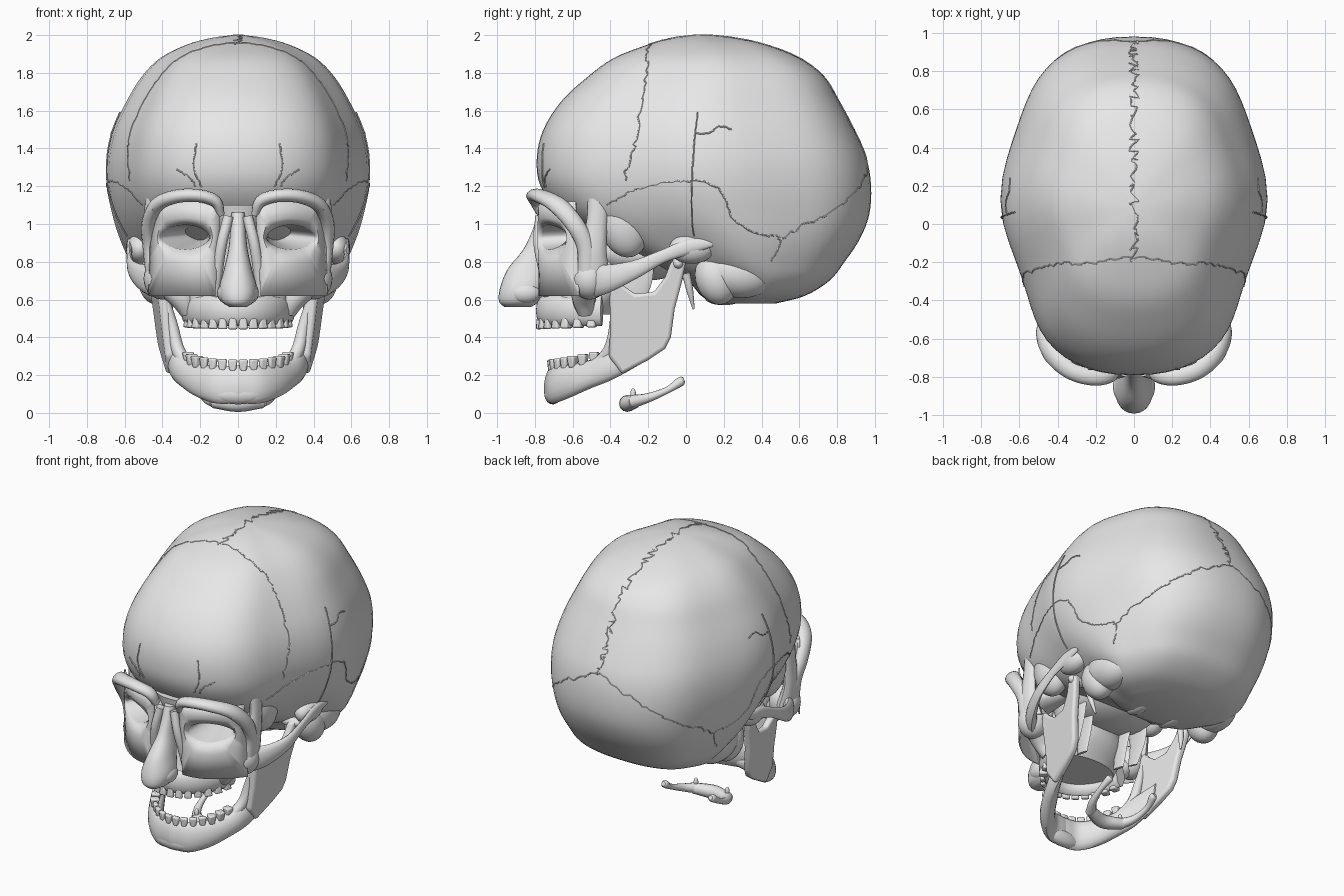
import bpy, bmesh, random
from math import sin, cos, pi, atan2, radians
from mathutils import Vector, Matrix
from mathutils.bvhtree import BVHTree

random.seed(4)
if "Cube" in bpy.data.objects:
    bpy.data.objects.remove(bpy.data.objects["Cube"])

BONE = bpy.data.materials.new("bone grey")
BONE.use_nodes = True
BONE.diffuse_color = (.8, .8, .8, 1)
BONE.node_tree.nodes["Principled BSDF"].inputs["Base Color"].default_value = (.8, .8, .8, 1)
made = []


def finish(name, bm, mirror=False, solid=0):
    bmesh.ops.recalc_face_normals(bm, faces=bm.faces)
    mesh = bpy.data.meshes.new(name)
    bm.to_mesh(mesh)
    bm.free()
    ob = bpy.data.objects.new(name, mesh)
    bpy.context.collection.objects.link(ob)
    mesh.materials.append(BONE)
    if solid:
        ob.modifiers.new("Thickness", "SOLIDIFY").thickness = solid
    if mirror:
        ob.modifiers.new("Mirror", "MIRROR")
    made.append(ob)
    return ob


def spline(points, steps):
    """Smooth path through points of any dimension."""
    p = [Vector(q) for q in points]
    p = [p[0] * 2 - p[1]] + p + [p[-1] * 2 - p[-2]]
    out = []
    for i in range(1, len(p) - 2):
        a, b, c, d = p[i - 1:i + 3]
        for k in range(steps):
            t = k / steps
            out.append((b * 2 + (c - a) * t + (a * 2 - b * 5 + c * 4 - d) * t**2
                        + (b * 3 - a - c * 3 + d) * t**3) * 0.5)
    return out + [p[-2]]


def loft(name, rings, caps=True, **kw):
    bm = bmesh.new()
    vs = [[bm.verts.new(v) for v in ring] for ring in rings]
    n = len(vs[0])
    for a, b in zip(vs, vs[1:]):
        for i in range(n):
            bm.faces.new((a[i], a[(i + 1) % n], b[(i + 1) % n], b[i]))
    if caps:
        bm.faces.new(vs[0])
        bm.faces.new(vs[-1])
    return finish(name, bm, **kw)


def egg_stack(name, rows, n=64, power=0.92, front_taper=0, back_taper=0):
    """Horizontal egg-shaped rings from rows of (z, front y, back y, half width)."""
    def soft(v):
        return abs(v) ** power * (1 if v > 0 else -1)
    rings = []
    for z, yf, yb, w in spline(rows, 4):
        ym = yf + (yb - yf) * 0.52
        ring = []
        for i in range(n):
            c, s = soft(cos(2 * pi * i / n)), soft(sin(2 * pi * i / n))
            narrow = 1 - (back_taper if s > 0 else front_taper) * sin(pi * s) ** 2
            ring.append((w * c * narrow, ym + s * (yb - ym if s > 0 else ym - yf), z))
        rings.append(ring)
    return loft(name, rings)


def tube(name, points, wide=1, tall=1, ref=(0, 0, 1), sides=12, steps=5, mirror=True):
    """Tapered sweep along points of (x, y, z, radius)."""
    path = spline(points, steps)
    rings = []
    for i, p in enumerate(path):
        t = (path[min(i + 1, len(path) - 1)].xyz - path[max(i - 1, 0)].xyz).normalized()
        side = t.cross(Vector(ref)).normalized()
        up = side.cross(t)
        rings.append([p.xyz + p[3] * (side * wide * cos(a) + up * tall * sin(a))
                      for a in (2 * pi * k / sides for k in range(sides))])
    return loft(name, rings, mirror=mirror)


def blob(name, loc, size, mirror=False, tilt=0):
    bm = bmesh.new()
    m = Matrix.Translation(loc) @ Matrix.Rotation(radians(tilt), 4, "X") @ Matrix.Diagonal((*size, 1))
    bmesh.ops.create_uvsphere(bm, u_segments=24, v_segments=14, radius=1, matrix=m)
    return finish(name, bm, mirror)


# Braincase
cranium = egg_stack("cranium", [
    (2.0, .05, .13, .03), (1.985, -.07, .26, .14), (1.95, -.2, .42, .27), (1.88, -.38, .6, .41),
    (1.78, -.52, .73, .51), (1.65, -.66, .81, .59), (1.5, -.755, .89, .66), (1.35, -.79, .955, .695),
    (1.2, -.77, .98, .695), (1.05, -.66, .97, .665), (.92, -.45, .92, .625), (.8, -.22, .84, .57),
    (.7, .0, .76, .5), (.62, .08, .63, .41), (.58, .15, .48, .25)], power=.86, front_taper=.1, back_taper=.06)

# Skull base
blob("sphenoid_body", (0, -.22, .84), (.3, .27, .14))
blob("mastoid_process", (.43, .16, .71), (.1, .11, .14), True, 20)
blob("mastoid_base", (.42, .27, .74), (.12, .19, .13), True, -10)
blob("ear_canal_root", (.52, .03, .87), (.07, .12, .08), True)
blob("occipital_condyle", (.13, .2, .61), (.05, .1, .04), True)
tube("styloid_process", [(.38, .0, .74, .022), (.37, .02, .65, .018), (.35, .04, .55, .006)], ref=(0, 1, 0))
tube("pterygoid_plate", [(.17, -.28, .84, .09), (.15, -.3, .68, .07), (.15, -.33, .5, .05)],
     wide=.2, ref=(0, 1, 0))
tube("outer_pterygoid_plate", [(.24, -.26, .84, .09), (.25, -.26, .7, .08), (.24, -.3, .54, .05)],
     wide=.15, ref=(0, 1, 0))
blob("temple_wing", (.4, -.33, 1.0), (.1, .13, .18), True, 15)

# Middle of the face and upper jaw
egg_stack("midface", [(.52, -.74, -.38, .25), (.65, -.7, -.3, .27), (.8, -.68, -.28, .2),
                      (.95, -.72, -.28, .13), (1.1, -.75, -.4, .2)], n=32)


def arch(width, front, depth, t):
    a = radians(82) * t
    return width * sin(a), front + depth * (1 - cos(a))


gum = [(*arch(.265, -.755, .36, t / 6), .54, .08) for t in range(-6, 7)]
tube("upper_gum", gum, wide=.5, mirror=False, steps=3)


# Teeth along both jaws
def teeth(name, width, front, depth, z, rise, flip):
    bm = bmesh.new()
    for i in range(14):
        t = (i - 6.5) / 6.9
        x, y = arch(width, front, depth, t)
        back = abs(t) > .55
        m = (Matrix.Translation((x, y, z + rise * t * t)) @ Matrix.Rotation(radians(82) * t, 4, "Z")
             @ Matrix.Diagonal((.052, .06 if back else .032, .065, 1)))
        cube = bmesh.ops.create_cube(bm, size=1, matrix=m)["verts"]
        root = [v for v in cube if (v.co.z - z - rise * t * t) * flip > 0]
        centre = sum((v.co for v in root), Vector()) / 4
        for v in root:
            v.co = centre + (v.co - centre) * .65
    ob = finish(name, bm)
    bevel = ob.modifiers.new("Rounding", "BEVEL")
    bevel.width, bevel.segments = .01, 2


teeth("upper_teeth", .265, -.78, .36, .475, .012, 1)
teeth("lower_teeth", .27, -.72, .3, .25, .045, -1)

# Nose with its side frames
nose_rows = [(1.06, -.78, -.7, .035), (.95, -.82, -.7, .042), (.86, -.865, -.7, .052), (.76, -.945, -.72, .075),
             (.66, -.985, -.74, .1), (.59, -.99, -.78, .085), (.56, -.96, -.82, .045)]
egg_stack("nose", nose_rows, n=24)
blob("nostril_wing", (.065, -.85, .635), (.045, .08, .055), True)
tube("nose_frame", [(.05, -.77, 1.04, .028), (.085, -.78, .9, .028), (.11, -.75, .75, .03),
                    (.13, -.73, .62, .03)], ref=(0, 1, 0))

# Orbital screens: a curved sheet with an almond opening, and the socket behind
perimeter = []
corners = [(.09, 1.12), (.46, 1.12), (.475, .62), (.12, .62)]
for (ax, az), (bx, bz) in zip(corners, corners[1:] + corners[:1]):
    perimeter += [(ax + (bx - ax) * k / 12, az + (bz - az) * k / 12) for k in range(12)]


def screen_y(x):
    return -.78 + 2 * max(0, x - .15) ** 2


eye_x, eye_z = .28, .93
lid, middle, outer, apex = [], [], [], []
for x, z in perimeter:
    a = atan2(z - eye_z, x - eye_x)
    lx, lz = eye_x + .13 * cos(a), eye_z + .065 * sin(a) * abs(sin(a)) ** .25
    lid.append((lx, screen_y(lx) + .02, lz))
    mx, mz = lx * .7 + x * .3, lz * .7 + z * .3
    middle.append((mx, screen_y(mx) - .005, mz))
    outer.append((x, screen_y(x), z))
    apex.append((.19 + .03 * cos(a), -.38, .95 + .03 * sin(a)))
loft("orbital_screen", [lid, middle, outer], caps=False, mirror=True, solid=.01)
wall = [tuple(p + (q - p) * .45 for p, q in zip(u, v)) for u, v in zip(lid, apex)]
loft("eye_socket", [lid, wall, apex], caps=False, mirror=True)

# Brow band, cheekbone and cheek arch
tube("brow_rim", [(.09, -.76, 1.05, .02), (.12, -.785, 1.12, .032), (.21, -.8, 1.15, .034),
                  (.33, -.765, 1.145, .036), (.43, -.68, 1.1, .038), (.475, -.59, 1.0, .036),
                  (.47, -.53, .88, .035), (.45, -.52, .74, .04)], ref=(0, 1, 0), tall=1.35)
tube("outer_orbit_post", [(.46, -.46, 1.14, .06), (.465, -.47, 1.02, .055), (.46, -.49, .86, .07),
                          (.43, -.5, .72, .1)], ref=(0, 1, 0), wide=.55)
blob("cheekbone", (.4, -.51, .71), (.1, .1, .11), True)
tube("cheek_arch", [(.4, -.52, .7, .1), (.49, -.42, .71, .075), (.56, -.27, .76, .048), (.575, -.12, .83, .034),
                    (.575, .02, .88, .04), (.58, .14, .9, .02)], wide=.45)
tube("cheek_buttress", [(.38, -.52, .7, .08), (.3, -.54, .61, .065), (.26, -.53, .53, .045)], ref=(0, 1, 0))

# Lower jaw body: upright slabs swept from chin to angle
jaw = []
for x, y, top, low, half in spline([(0, -.71, .25, .05, .035), (.11, -.69, .25, .05, .035),
                                    (.2, -.61, .26, .08, .04), (.27, -.5, .285, .13, .04),
                                    (.325, -.38, .36, .18, .035), (.37, -.22, .42, .27, .015)], 5):
    out = Vector((x, (y + .25) * .5, 0)).normalized()
    c, tall = Vector((x, y, (top + low) / 2)), (top - low) / 2
    jaw.append([c + out * half * (cos(a) * 1.2 - .25 * sin(a)) + Vector((0, 0, tall * sin(a)))
                for a in (2 * pi * k / 16 for k in range(16))])
loft("jaw_body", jaw, mirror=True)
blob("chin", (0, -.705, .1), (.14, .045, .055))

# Jaw branch, cut from a side outline and twisted in toward the front
branch = [(-.41, .3), (-.4, .45), (-.405, .6), (-.4, .68), (-.375, .72), (-.34, .68), (-.27, .63), (-.17, .64),
          (-.11, .72), (-.08, .8), (-.04, .82), (0, .8), (-.02, .7), (-.06, .55), (-.08, .4), (-.11, .34),
          (-.2, .28), (-.34, .205)]
sheets = [[(.375 + .12 * (z - .25) + .11 * (y + .2) + off, y, z) for y, z in branch] for off in (-.026, .026)]
ramus = loft("jaw_branch", sheets, mirror=True)
soft = ramus.modifiers.new("Rounding", "BEVEL")
soft.width, soft.segments = .018, 3
blob("jaw_condyle", (.43, -.04, .79), (.075, .035, .035), True)
tube("jaw_ridge", [(.27, -.47, .25, .035), (.32, -.4, .34, .035), (.35, -.375, .47, .03), (.39, -.38, .62, .02)],
     ref=(0, 1, 0))

# Throat bone
tube("hyoid_body", [(-.13, -.27, .06, .035), (0, -.31, .05, .045), (.13, -.27, .06, .035)], mirror=False)
tube("hyoid_horn", [(.12, -.28, .06, .035), (.17, -.2, .08, .025), (.19, -.1, .12, .018), (.18, -.03, .165, .025),
                    (.18, -.01, .175, .015)])
blob("hyoid_lesser_horn", (.12, -.28, .1), (.015, .015, .03), True)

# Seams and vessels laid on the braincase surface
source = bmesh.new()
source.from_mesh(cranium.data)
surface = BVHTree.FromBMesh(source)
source.free()


def surface_line(name, points, jitter, radius=.004, lift=0, mirror=True, steps=10):
    pts = []
    for p in spline(points, steps):
        shake = Vector([random.uniform(-jitter, jitter) for _ in range(3)])
        hit, normal, _, _ = surface.find_nearest(p + shake)
        pts.append((*(hit + normal * lift), radius))
    tube(name, pts, ref=(.31, .52, .8), sides=6, steps=2, mirror=mirror)


surface_line("sagittal_seam", [(0, -.18, 1.96), (0, .1, 2), (0, .4, 1.95), (0, .7, 1.8), (0, .88, 1.55),
                               (0, .96, 1.36)], .026, mirror=False, steps=16)
surface_line("coronal_seam", [(0, -.18, 1.96), (.25, -.2, 1.9), (.45, -.22, 1.72), (.56, -.26, 1.45),
                              (.55, -.32, 1.22)], .012)
surface_line("lambdoid_seam", [(0, .96, 1.36), (.3, .9, 1.2), (.45, .78, 1.08), (.6, .5, .92)], .012)
surface_line("temporal_seam", [(.5, -.42, 1.1), (.56, -.25, 1.19), (.66, 0, 1.23), (.67, .17, 1.19),
                               (.65, .25, 1.03), (.6, .38, .95), (.58, .5, .92), (.56, .46, .8)], .005)
surface_line("forehead_vessel", [(.2, -.78, 1.18), (.24, -.78, 1.3), (.22, -.76, 1.43)], .003, lift=.003)
surface_line("forehead_branch", [(.23, -.77, 1.18), (.26, -.76, 1.24), (.33, -.73, 1.29)], .004, lift=.003)
surface_line("temple_vessel", [(.64, .02, .9), (.69, .03, 1.2), (.68, .045, 1.45), (.64, .06, 1.6)],
             .001, lift=.008)
surface_line("temple_branch", [(.67, .05, 1.48), (.67, .12, 1.48), (.66, .18, 1.52), (.65, .24, 1.5)],
             .003, lift=.006)

# Smooth shading with crisp edges
bpy.ops.object.select_all(action="DESELECT")
for ob in made:
    ob.select_set(True)
bpy.context.view_layer.objects.active = cranium
bpy.ops.object.shade_smooth_by_angle(angle=radians(40))
